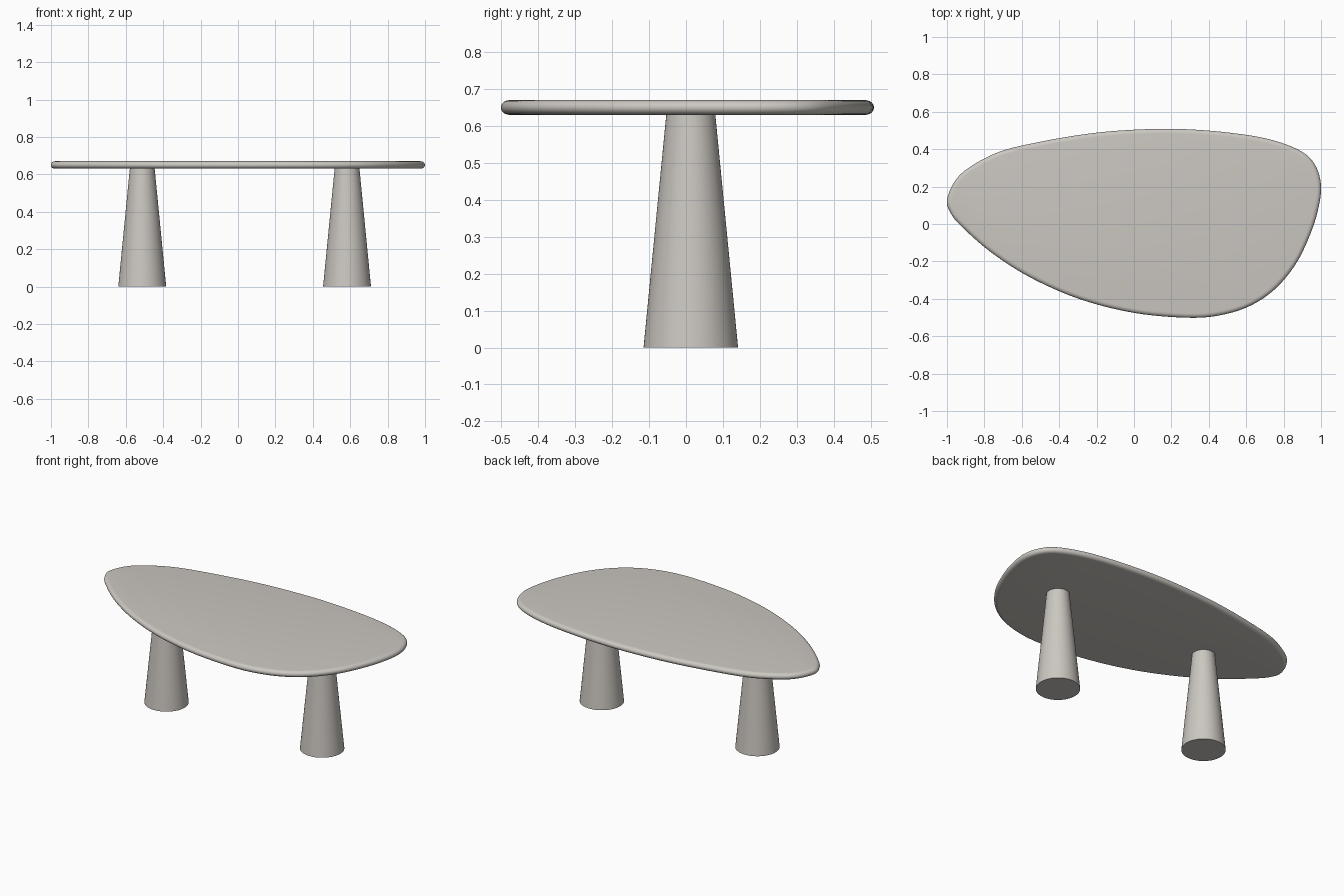
import bpy, bmesh, math
from mathutils import Vector

if "Cube" in bpy.data.objects:
    bpy.data.objects.remove(bpy.data.objects["Cube"])

stone = bpy.data.materials.new("warm grey")
stone.diffuse_color = (0.60, 0.57, 0.53, 1)
stone.use_nodes = True
stone.node_tree.nodes["Principled BSDF"].inputs["Base Color"].default_value = stone.diffuse_color

# Table top outline, clockwise seen from above
OUTLINE = [(-1, .13), (-.957, .23), (-.877, .305), (-.717, .387), (-.5, .44),
           (-.235, .484), (0, .504), (.246, .508), (.513, .488), (.727, .452),
           (.888, .392), (.968, .316), (1, .2), (.98, .06), (.932, -.08),
           (.861, -.22), (.754, -.348), (.62, -.438), (.46, -.488),
           (.283, -.501), (0, -.475), (-.289, -.402), (-.556, -.285),
           (-.77, -.147), (-.93, -.005), (-.984, .065)]


def smooth_loop(points, steps):
    """Closed Catmull-Rom spline through the points."""
    p = [Vector(q) for q in points]
    n, out = len(p), []
    for i in range(n):
        a, b, c, d = (p[(i + k) % n] for k in (-1, 0, 1, 2))
        for s in range(steps):
            t = s / steps
            out.append(0.5 * (2 * b + (c - a) * t + (2 * a - 5 * b + 4 * c - d) * t ** 2
                              + (3 * b - a - 3 * c + d) * t ** 3))
    return out


def finish(bm, name):
    bmesh.ops.recalc_face_normals(bm, faces=bm.faces)
    mesh = bpy.data.meshes.new(name)
    bm.to_mesh(mesh)
    bm.free()
    mesh.materials.append(stone)
    ob = bpy.data.objects.new(name, mesh)
    bpy.context.collection.objects.link(ob)
    bpy.ops.object.select_all(action='DESELECT')
    ob.select_set(True)
    bpy.context.view_layer.objects.active = ob
    bpy.ops.object.shade_smooth_by_angle(angle=math.radians(35))
    return ob


# Table top: outline swept with a half-round edge
loop = smooth_loop(OUTLINE, 6)
n = len(loop)
inward = []
for i in range(n):
    t = (loop[(i + 1) % n] - loop[i - 1]).normalized()
    inward.append(Vector((t.y, -t.x)))
bm = bmesh.new()
rings = []
SEG = 12
for k in range(SEG + 1):
    a = -math.pi / 2 + math.pi * k / SEG
    inset, z = 0.024 * (1 - math.cos(a)), 0.65 + 0.02 * math.sin(a)
    rings.append([bm.verts.new((*(p + m * inset), z)) for p, m in zip(loop, inward)])
for lo, hi in zip(rings, rings[1:]):
    for i in range(n):
        j = (i + 1) % n
        bm.faces.new((lo[i], lo[j], hi[j], hi[i]))
bm.faces.new(rings[0])
bm.faces.new(rings[-1])
finish(bm, "table_top")

# Two tapered round legs
for name, x in (("left_leg", -.512), ("right_leg", .583)):
    bm = bmesh.new()
    bmesh.ops.create_cone(bm, cap_ends=True, segments=64, radius1=.128,
                          radius2=.066, depth=.635)
    bmesh.ops.translate(bm, verts=bm.verts, vec=(x, .013, .3175))
    finish(bm, name)
